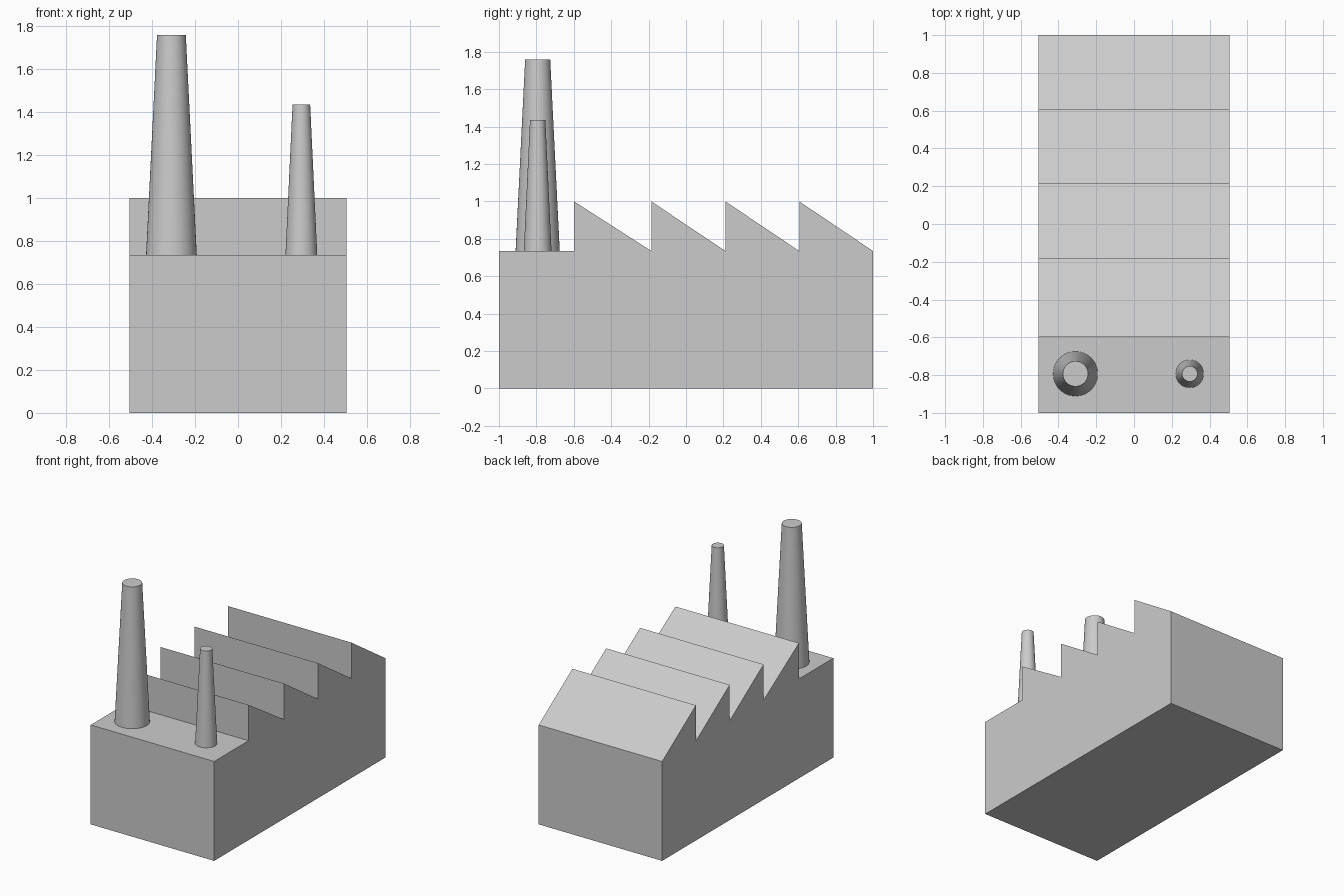
import bpy, bmesh

if "Cube" in bpy.data.objects:
    bpy.data.objects.remove(bpy.data.objects["Cube"])

HALF_W, ROOF, PEAK = 0.505, 0.735, 1.0
TEETH = [-0.598, -0.185, 0.211, 0.606]  # y of each vertical sawtooth face


def add_object(name, bm):
    bmesh.ops.recalc_face_normals(bm, faces=bm.faces)
    mesh = bpy.data.meshes.new(name)
    bm.to_mesh(mesh)
    bm.free()
    obj = bpy.data.objects.new(name, mesh)
    bpy.context.collection.objects.link(obj)
    return obj


def chimney(name, x, y, r_base, r_top, top):
    bpy.ops.mesh.primitive_cone_add(vertices=64, radius1=r_base, radius2=r_top,
                                    depth=top - ROOF,
                                    location=(x, y, (top + ROOF) / 2))
    obj = bpy.context.object
    obj.name = name
    bpy.ops.object.shade_smooth_by_angle()


# Factory hall: side profile with sawtooth roof, extruded across x
profile = [(-1, 0), (-1, ROOF)]
for y in TEETH:
    profile += [(y, ROOF), (y, PEAK)]
profile += [(1, ROOF), (1, 0)]

bm = bmesh.new()
side = bm.faces.new([bm.verts.new((-HALF_W, y, z)) for y, z in profile])
ext = bmesh.ops.extrude_face_region(bm, geom=[side], use_keep_orig=True)
moved = [g for g in ext["geom"] if isinstance(g, bmesh.types.BMVert)]
bmesh.ops.translate(bm, verts=moved, vec=(2 * HALF_W, 0, 0))
add_object("factory_hall", bm)

# Tapered chimneys on the flat front roof
chimney("large_chimney", -0.31, -0.793, 0.118, 0.067, 1.76)
chimney("small_chimney", 0.295, -0.793, 0.074, 0.041, 1.435)
